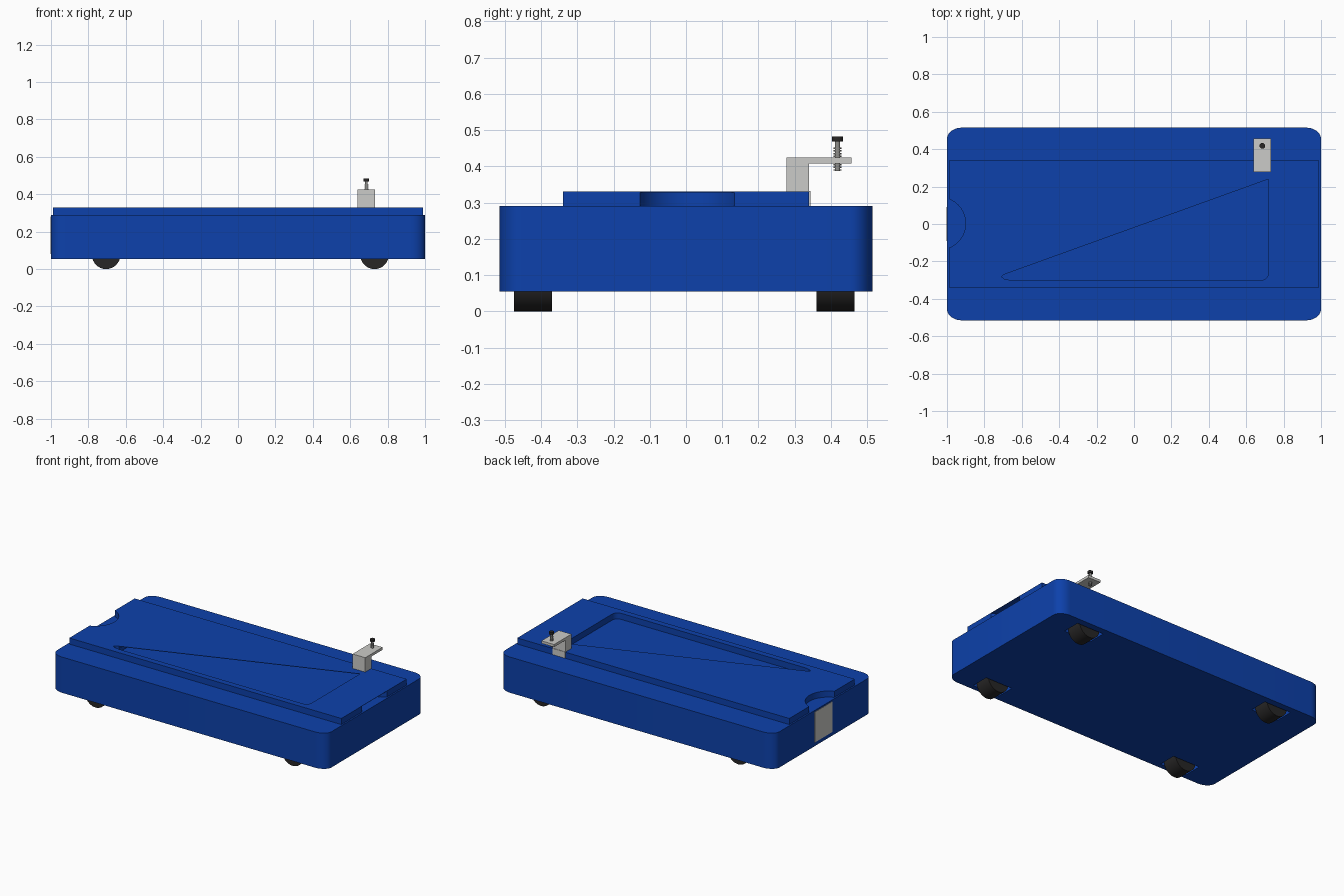
import bpy, bmesh, math
from mathutils import Vector

if "Cube" in bpy.data.objects:
    bpy.data.objects.remove(bpy.data.objects["Cube"])


def material(name, rgb):
    m = bpy.data.materials.new(name)
    m.diffuse_color = (*rgb, 1)
    m.use_nodes = True
    m.node_tree.nodes["Principled BSDF"].inputs["Base Color"].default_value = m.diffuse_color
    return m


BLUE = material("blue paint", (0.004, 0.053, 0.41))
GREY = material("light grey metal", (0.6, 0.6, 0.58))
STEEL = material("screw steel", (0.27, 0.27, 0.26))
BLACK = material("black rubber", (0.02, 0.019, 0.019))


def prism(name, pts, a, b, mat, axis="z"):
    """Extrude a 2D outline from a to b along the given axis."""
    place = {"z": lambda u, v, w: (u, v, w),
             "x": lambda u, v, w: (w, u, v),
             "y": lambda u, v, w: (u, w, v)}[axis]
    bm = bmesh.new()
    face = bm.faces.new([bm.verts.new(place(u, v, a)) for u, v in pts])
    ext = bmesh.ops.extrude_face_region(bm, geom=[face])
    shift = Vector(place(0, 0, b - a))
    bmesh.ops.translate(bm, vec=shift, verts=[g for g in ext["geom"] if isinstance(g, bmesh.types.BMVert)])
    bmesh.ops.recalc_face_normals(bm, faces=bm.faces)
    me = bpy.data.meshes.new(name)
    bm.to_mesh(me)
    bm.free()
    ob = bpy.data.objects.new(name, me)
    bpy.context.collection.objects.link(ob)
    me.materials.append(mat)
    return ob


def rect(u0, u1, v0, v1):
    return [(u0, v0), (u1, v0), (u1, v1), (u0, v1)]


def arc(cx, cy, rx, ry, start, end, n):
    return [(cx + rx * math.cos(math.radians(start + (end - start) * i / n)),
             cy + ry * math.sin(math.radians(start + (end - start) * i / n))) for i in range(n + 1)]


def circle(cx, cy, r, n):
    return arc(cx, cy, r, r, 0, 360, n)[:-1]


def activate(ob):
    bpy.ops.object.select_all(action="DESELECT")
    ob.select_set(True)
    bpy.context.view_layer.objects.active = ob


def cut(ob, cutters):
    activate(ob)
    for c in cutters:
        c.hide_render = True
        mod = ob.modifiers.new("cut", "BOOLEAN")
        mod.operation, mod.solver, mod.object = "DIFFERENCE", "EXACT", c
        bpy.ops.object.modifier_apply(modifier=mod.name)
        bpy.data.objects.remove(c)


def smooth(ob):
    activate(ob)
    bpy.ops.object.shade_smooth_by_angle(angle=math.radians(30))


# Main body with rounded vertical corners
outline = []
for sx, sy, start in ((1, 1, 0), (-1, 1, 90), (-1, -1, 180), (1, -1, 270)):
    outline += arc(sx * 0.92, sy * 0.455, 0.08, 0.06, start, start + 90, 10)
body = prism("body", outline, 0.055, 0.29, BLUE)

# Wheels and their wells
wells = []
for x, end in ((-0.705, "left"), (0.73, "right")):
    for y, side in ((-0.422, "front"), (0.412, "back")):
        wells.append(prism("well_cutter", circle(x, 0.076, 0.1, 32), y - 0.06, y + 0.06, BLUE, "y"))
        smooth(prism(f"{side}_{end}_wheel", circle(x, 0.076, 0.076, 32), y - 0.0525, y + 0.0525, BLACK, "y"))
cut(body, wells)
smooth(body)

# Raised deck with end notch, end pocket and triangular recess
deck = prism("raised_deck", rect(-0.99, 0.99, -0.34, 0.34), 0.282, 0.33, BLUE)
triangle = ([(0.72, 0.24), (-0.70, -0.272), (-0.708, -0.282), (-0.695, -0.293), (-0.66, -0.3)]
            + arc(0.68, -0.26, 0.04, 0.04, 270, 360, 6))
undercut = [(0.719, 0.238), (0.719, 0.32), (0.5, 0.32), (-0.68, -0.13), (-0.68, -0.27), (0.3, 0.07)]
cut(deck, [
    prism("notch_cutter", circle(-1.04, 0.003, 0.14, 40), 0.25, 0.4, BLUE),
    prism("pocket_cutter", circle(1.04, 0.003, 0.14, 40), 0.25, 0.328, BLUE),
    prism("triangle_cutter", triangle, 0.25, 0.4, BLUE),
    prism("undercut_cutter", undercut, 0.25, 0.327, BLUE),
])
smooth(deck)

# Flush plate on the left end
prism("end_plate", rect(-0.09, 0.09, 0.08, 0.28), -1.002, -0.995, GREY, "x")

# Angle bracket and its foot tab
prism("bracket", [(0.277, 0.329), (0.34, 0.329), (0.34, 0.408), (0.457, 0.408), (0.457, 0.425), (0.277, 0.425)],
      0.64, 0.732, GREY, "x")
prism("bracket_tab", rect(0.338, 0.343, 0.291, 0.332), 0.64, 0.732, GREY, "x")

# Screw: threaded shaft from stacked rings, with a black knob
prism("screw_shaft", circle(0.686, 0.418, 0.0075, 16), 0.387, 0.47, STEEL)
for i in range(9):
    z = 0.388 + i * 0.0075
    prism(f"screw_thread_{i + 1}", circle(0.686, 0.418, 0.0105, 16), z, z + 0.004, STEEL)
prism("screw_knob", circle(0.686, 0.418, 0.0155, 12), 0.468, 0.483, BLACK)
